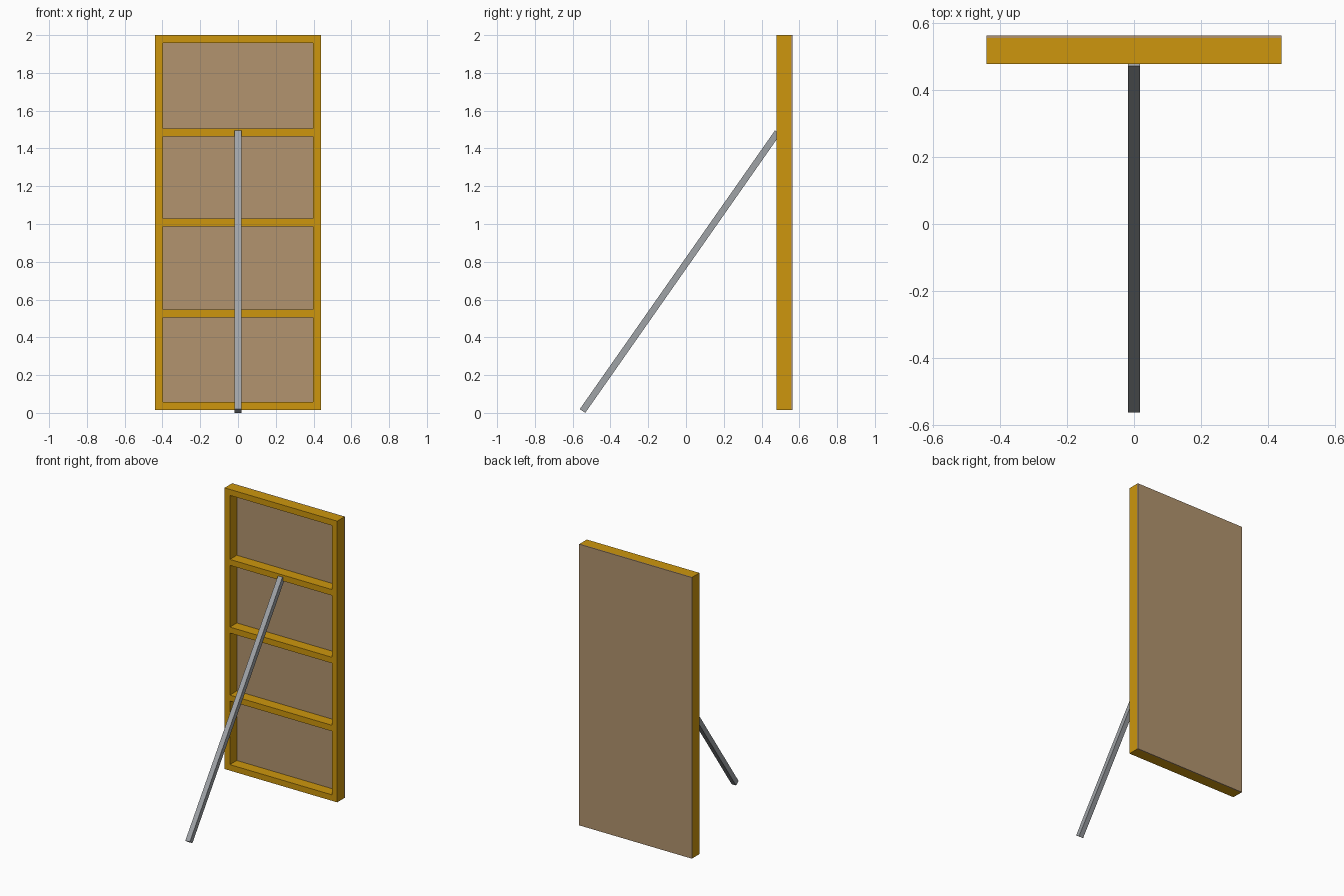
import bpy
from mathutils import Vector

cube = bpy.data.objects.get("Cube")
if cube:
    bpy.data.objects.remove(cube, do_unlink=True)


def material(name, rgb):
    mat = bpy.data.materials.new(name)
    mat.use_nodes = True
    mat.diffuse_color = (*rgb, 1)
    mat.node_tree.nodes["Principled BSDF"].inputs["Base Color"].default_value = (*rgb, 1)
    return mat


timber = material("yellow timber", (0.61, 0.305, 0.004))
plywood = material("tan plywood", (0.445, 0.296, 0.156))
steel = material("grey steel", (0.35, 0.37, 0.39))


def box(name, center, size, mat):
    bpy.ops.mesh.primitive_cube_add(size=1, location=center)
    obj = bpy.context.object
    obj.name = name
    obj.scale = size
    obj.data.materials.append(mat)
    return obj


# Overall panel measurements
WIDTH, BOTTOM, TOP = 0.88, 0.015, 2.0
FRONT, SHEET, BACK = 0.478, 0.555, 0.563
BEAM = 0.042
height, mid_z = TOP - BOTTOM, (TOP + BOTTOM) / 2
depth, frame_y = SHEET - FRONT, (SHEET + FRONT) / 2

# Facing sheet on the back
box("plywood_sheet", (0, (SHEET + BACK) / 2, mid_z), (WIDTH, BACK - SHEET, height), plywood)

# Upright studs on both sides
for side, sign in (("left", 1), ("right", -1)):
    box(f"{side}_stud", (sign * (WIDTH - BEAM) / 2, frame_y, mid_z), (BEAM, depth, height), timber)

# Horizontal rails between the studs
rails = {"bottom_rail": BOTTOM + BEAM / 2, "lower_rail": 0.527, "middle_rail": 1.007,
         "upper_rail": 1.485, "top_rail": TOP - BEAM / 2}
for name, z in rails.items():
    box(name, (0, frame_y, z), (WIDTH - 2 * BEAM, depth, BEAM), timber)

# Diagonal prop from the ground to the upper rail
foot, head = Vector((0, -0.548, 0.01)), Vector((0, 0.485, 1.485))
run = head - foot
prop = box("diagonal_prop", (foot + head) / 2, (0.035, 0.035, run.length), steel)
prop.rotation_euler = (-run.yz.angle_signed(Vector((0, 1))), 0, 0)
# Lean the prop back towards the panel
prop.rotation_euler.x = -abs(prop.rotation_euler.x)
